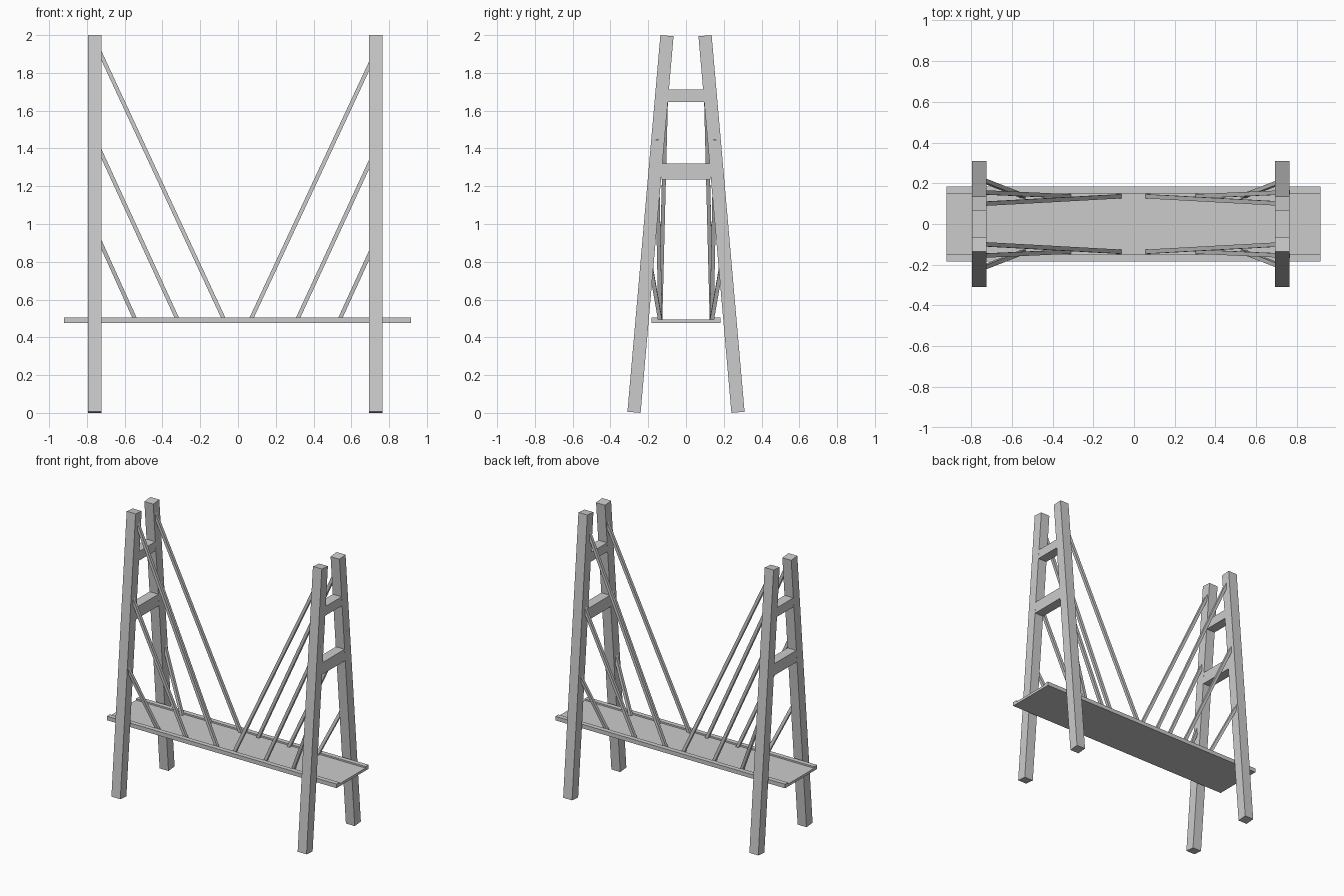
import bpy, math
from mathutils import Vector, Matrix

if "Cube" in bpy.data.objects:
    bpy.data.objects.remove(bpy.data.objects["Cube"])

grey = bpy.data.materials.new("concrete grey")
grey.diffuse_color = (0.6, 0.6, 0.6, 1)
grey.use_nodes = True
grey.node_tree.nodes["Principled BSDF"].inputs["Base Color"].default_value = grey.diffuse_color


def box(name, size, loc, rot=None):
    """Box of full dimensions 'size', rotated by a 3x3 matrix, centred at loc."""
    bpy.ops.mesh.primitive_cube_add(size=1)
    ob = bpy.context.object
    ob.name = name
    m = (rot or Matrix.Identity(3)).to_4x4()
    ob.data.transform(Matrix.Translation(loc) @ m @ Matrix.Diagonal((*size, 1)))
    ob.data.materials.append(grey)
    return ob


def cable(name, a, b, t=0.021):
    """Square bar from a to b, kept upright in the side direction."""
    a, b = Vector(a), Vector(b)
    d = (b - a).normalized()
    u = d.cross(Vector((0, 1, 0))).normalized()
    v = d.cross(u)
    rot = Matrix((u, v, d)).transposed()
    box(name, (t, t, (b - a).length), (a + b) / 2, rot)


# Leaning tower legs and their crossbeams
lean = math.radians(5)
for side, x in (("left", -0.759), ("right", 0.729)):
    for end, s in (("front", -1), ("back", 1)):
        box(f"{side}_{end}_leg", (0.071, 0.07, 2.0015), (x, s * 0.188, 1.0),
            Matrix.Rotation(s * lean, 3, 'X'))
    box(f"{side}_lower_crossbeam", (0.07, 0.262, 0.085), (x, 0, 1.278))
    box(f"{side}_upper_crossbeam", (0.07, 0.2, 0.066), (x, 0, 1.68))

# Deck: U-shaped profile extruded along x
profile = [(-0.183, 0.476), (0.183, 0.476), (0.183, 0.505), (0.149, 0.505),
           (0.149, 0.494), (-0.149, 0.494), (-0.149, 0.505), (-0.183, 0.505)]
n = len(profile)
verts = [(x, y, z) for x in (-0.92, 0.915) for y, z in profile]
faces = [(i, (i + 1) % n, n + (i + 1) % n, n + i) for i in range(n)]
faces += [tuple(range(n))[::-1], tuple(range(n, 2 * n))]
me = bpy.data.meshes.new("deck")
me.from_pydata(verts, [], faces)
import bmesh
bm = bmesh.new()
bm.from_mesh(me)
bmesh.ops.recalc_face_normals(bm, faces=bm.faces)
bm.to_mesh(me)
bm.free()
me.materials.append(grey)
bpy.context.collection.objects.link(bpy.data.objects.new("deck", me))

# Stay cables: (name, deck x, tower x, tower z, tower y), mirrored to four corners
for name, x0, x1, z1, y1 in (("long", 0.068, 0.745, 1.945, 0.099),
                             ("middle", 0.314, 0.756, 1.45, 0.156),
                             ("short", 0.538, 0.74, 0.935, 0.215)):
    for sx, side in ((-1, "left"), (1, "right")):
        for sy, end in ((-1, "front"), (1, "back")):
            cable(f"{side}_{end}_{name}_cable",
                  (sx * x0 - 0.003, sy * 0.136, 0.488),
                  (sx * x1 - 0.003 * (sx < 0), sy * y1, z1))
